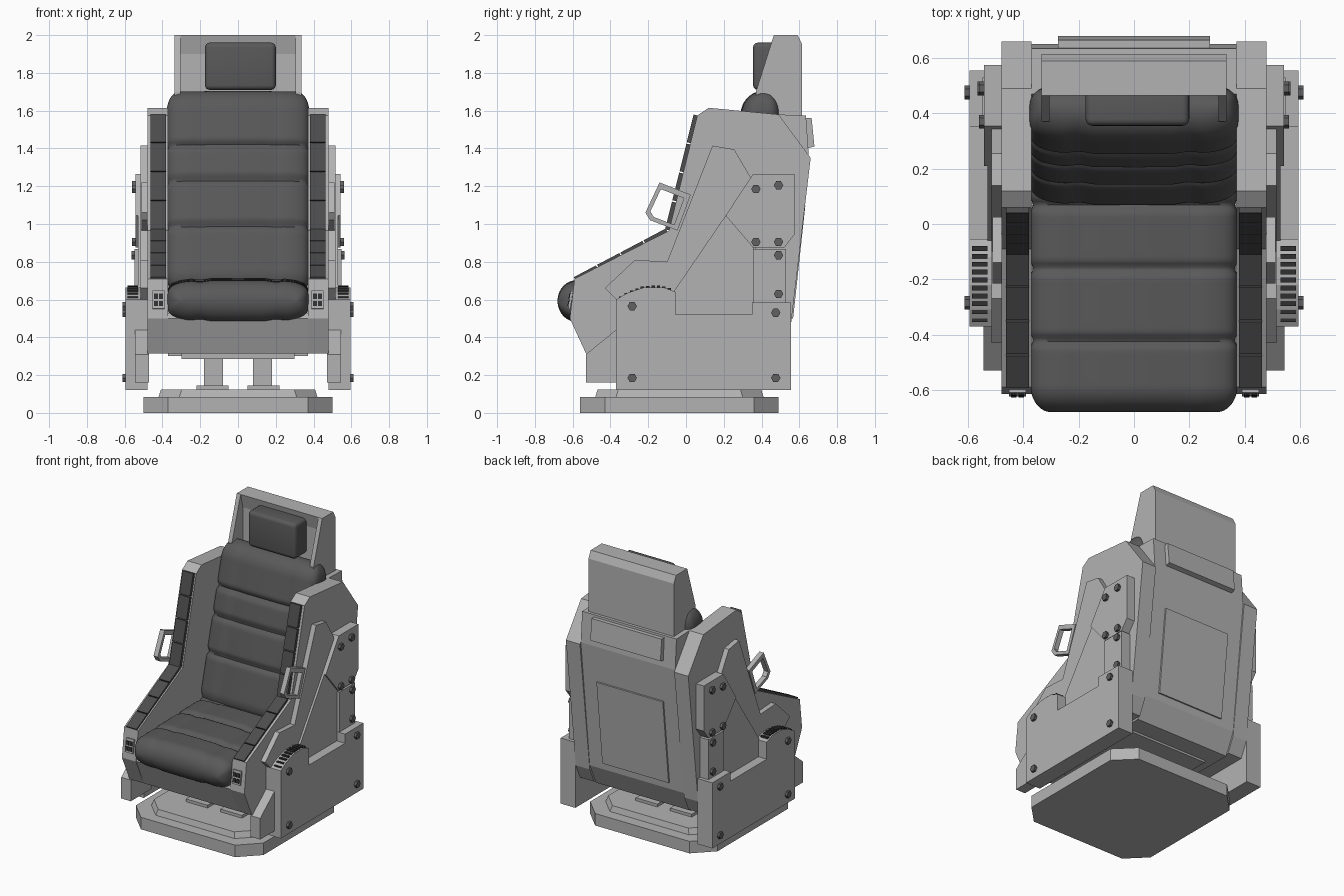
import bpy, bmesh, math
from mathutils import Vector

cube = bpy.data.objects.get("Cube")
if cube:
    bpy.data.objects.remove(cube, do_unlink=True)


def material(name, v):
    m = bpy.data.materials.new(name)
    m.use_nodes = True
    m.diffuse_color = (v, v, v, 1)
    m.node_tree.nodes["Principled BSDF"].inputs["Base Color"].default_value = (v, v, v, 1)
    return m


METAL = material("light grey metal", 0.45)
FABRIC = material("dark grey cushion", 0.1)
TRIM = material("charcoal trim", 0.075)
BOLT = material("bolt grey", 0.12)
SLOT = material("black slot", 0.03)


def finish(name, bm, mat, smooth=None):
    bmesh.ops.recalc_face_normals(bm, faces=bm.faces[:])
    me = bpy.data.meshes.new(name)
    bm.to_mesh(me)
    bm.free()
    me.materials.append(mat)
    ob = bpy.data.objects.new(name, me)
    bpy.context.collection.objects.link(ob)
    if smooth:
        bpy.ops.object.select_all(action='DESELECT')
        ob.select_set(True)
        bpy.context.view_layer.objects.active = ob
        bpy.ops.object.shade_smooth_by_angle(angle=math.radians(smooth))
    return ob


def prism(name, pts, x0, x1, mat=METAL, bevel=0):
    """Extrude a (y, z) outline along x."""
    bm = bmesh.new()
    f = bm.faces.new([bm.verts.new((x0, y, z)) for y, z in pts])
    r = bmesh.ops.extrude_face_region(bm, geom=[f])
    bmesh.ops.translate(bm, vec=(x1 - x0, 0, 0),
                        verts=[v for v in r["geom"] if isinstance(v, bmesh.types.BMVert)])
    if bevel:
        bmesh.ops.recalc_face_normals(bm, faces=bm.faces[:])
        bmesh.ops.bevel(bm, geom=bm.edges[:], offset=bevel, segments=4, profile=0.5, affect='EDGES')
    return finish(name, bm, mat, 40 if bevel else None)


def rect(y0, y1, z0, z1):
    return [(y0, z0), (y1, z0), (y1, z1), (y0, z1)]


def pair(name, pts, x0, x1, mat=METAL):
    for label, s in (("left", 1), ("right", -1)):
        prism(f"{label}_{name}", pts, s * x0, s * x1, mat)


def strip(a, b, out, depth=0.0):
    """Outline of a plate along the line a-b, raised by out to its left."""
    a, b = Vector(a), Vector(b)
    n = Vector((a.y - b.y, b.x - a.x)).normalized()
    return [a - n * depth, b - n * depth, b + n * out, a + n * out]


def octagon(name, x, y0, y1, c, z0, z1, inset=0.0):
    bm = bmesh.new()

    def ring(z, d):
        X, a, b = x - d, y0 + d, y1 - d
        return [bm.verts.new((p, q, z)) for p, q in
                ((-X + c, a), (X - c, a), (X, a + c), (X, b - c),
                 (X - c, b), (-X + c, b), (-X, b - c), (-X, a + c))]
    lo, hi = ring(z0, 0), ring(z1, inset)
    bm.faces.new(lo)
    bm.faces.new(hi)
    for i in range(8):
        j = (i + 1) % 8
        bm.faces.new((lo[i], lo[j], hi[j], hi[i]))
    finish(name, bm, METAL)


def cushion(name, start, end, width, thick, grooves, r, mat=FABRIC):
    """Padded roll lofted from start to end (y, z), pinched at the grooves."""
    a, b = Vector((0, *start)), Vector((0, *end))
    length = (b - a).length
    d = (b - a) / length
    n = Vector((0, -d.z, d.y))
    bm, rings, steps, m = bmesh.new(), [], 110, 72
    for i in range(steps + 1):
        s = length * (1 - math.cos(math.pi * i / steps)) / 2
        e = min(s, length - s)
        f = math.sqrt(max(0, 1 - (1 - e / r) ** 2)) if e < r else 1
        g = sum(math.exp(-((s - k) / 0.017) ** 2) for k in grooves)
        t = thick * max(f, 0.02) * (1 - 0.2 * g)
        w = width * (0.8 + 0.2 * f) * (1 - 0.025 * g)
        ring = []
        for k in range(m):
            q = 2 * math.pi * k / m
            c, h = math.cos(q), math.sin(q)
            x = w * math.copysign(abs(c) ** 0.4, c)
            seam = 1 - 0.08 * math.exp(-((abs(x) - 0.2) / 0.03) ** 2)
            y = t * math.copysign(abs(h) ** 0.55, h) * seam
            ring.append(bm.verts.new(a + d * s + n * y + Vector((x, 0, 0))))
        rings.append(ring)
    for p, q in zip(rings, rings[1:]):
        for k in range(m):
            j = (k + 1) % m
            bm.faces.new((p[k], p[j], q[j], q[k]))
    bm.faces.new(rings[0])
    bm.faces.new(rings[-1])
    finish(name, bm, mat, 60)


# Base and pedestal
octagon("base_plate", 0.5, -0.56, 0.49, 0.13, 0, 0.085)
octagon("base_step", 0.42, -0.48, 0.41, 0.11, 0.085, 0.125, 0.012)
pair("pedestal_foot", rect(-0.27, 0.25, 0.125, 0.145), 0.05, 0.22)
pair("pedestal_column", rect(-0.2, 0.18, 0.14, 0.3), 0.08, 0.18)
prism("seat_mount", rect(-0.35, 0.35, 0.285, 0.32), -0.3, 0.3)

# Seat pan and back shell
prism("seat_pan", [(-0.53, 0.315), (0.48, 0.315), (0.48, 0.53), (-0.6, 0.53), (-0.61, 0.5)], -0.37, 0.37)
prism("back_shell", [(0.47, 1.58), (0.635, 1.575), (0.65, 1.36), (0.55, 0.45),
                     (0.48, 0.3), (0.2, 0.3), (0.2, 0.55)], -0.37, 0.37)
prism("back_panel", strip((0.62, 1.1), (0.555, 0.5), 0.012, 0.02), -0.26, 0.26)
prism("back_upper_plate", [(0.62, 1.56), (0.665, 1.56), (0.68, 1.41), (0.64, 1.4)], -0.275, 0.275)

# Head shell with side wings
prism("head_shell", [(0.465, 2), (0.59, 2), (0.615, 1.95), (0.615, 1.57), (0.49, 1.57), (0.49, 1.9)],
      -0.335, 0.335)
pair("head_wing", [(0.465, 2), (0.52, 2), (0.52, 1.59), (0.37, 1.63), (0.37, 1.7)], 0.305, 0.335)

# Cushions
cushion("seat_cushion", (-0.68, 0.59), (0.24, 0.61), 0.375, 0.11, (0.26, 0.52, 0.75), 0.1)
cushion("back_cushion", (0.15, 0.62), (0.43, 1.7), 0.378, 0.11, (0.36, 0.61, 0.8), 0.12)
prism("headrest_pad", rect(0.355, 0.5, 1.71, 1.96), -0.175, 0.2, FABRIC, 0.025)

# Side walls
pair("side_wall", [(0.12, 1.615), (0.49, 1.58), (0.66, 1.35), (0.55, 0.42), (0.5, 0.315),
                   (-0.53, 0.315), (-0.615, 0.5), (-0.59, 0.71), (-0.09, 0.965), (0.06, 1.575)],
     0.37, 0.48)

# Segmented edge pads along the wall fronts
bends = [(0.055, 1.58), (-0.098, 0.965), (-0.59, 0.705)]
count = 0
for a, b in zip(bends, bends[1:]):
    a, b = Vector(a), Vector(b)
    for i in range(4):
        count += 1
        p = a.lerp(b, i / 4 + 0.006)
        q = a.lerp(b, (i + 1) / 4 - 0.006)
        pair(f"edge_pad_{count}", strip(q, p, 0.014, 0.01), 0.38, 0.463, TRIM)

# Front switches
pair("switch_plate", strip((-0.612, 0.55), (-0.598, 0.645), 0.012), 0.39, 0.452)
for i in range(2):
    for j in range(2):
        z = 0.565 + 0.038 * i
        y = -0.622 + 0.0056 * i
        pair(f"switch_{i}_{j}", strip((y, z), (y + 0.004, z + 0.027), 0.006), 0.397 + 0.027 * j,
             0.418 + 0.027 * j, SLOT)

# Layered side plates
pair("side_plate", [(-0.43, 0.66), (-0.27, 0.81), (-0.1, 0.8), (0.14, 1.415), (0.255, 1.395),
                    (0.37, 1.2), (0.37, 0.4), (-0.37, 0.4), (-0.37, 0.6)], 0.47, 0.515)
pair("side_brace", [(0.21, 1.045), (0.36, 0.87), (0.36, 0.5), (-0.06, 0.5), (-0.06, 0.65)], 0.47, 0.53)
pair("upper_bolt_plate", [(0.355, 1.265), (0.575, 1.265), (0.575, 0.945), (0.52, 0.875),
                          (0.355, 0.875), (0.21, 1.045)], 0.47, 0.542)
pair("lower_bolt_plate", rect(0.355, 0.53, 0.55, 0.868), 0.47, 0.548)
pair("front_bracket", [(-0.53, 0.16), (-0.53, 0.31), (-0.37, 0.44), (-0.3, 0.44), (-0.3, 0.16)],
     0.47, 0.545)
pair("hip_plate", [(-0.37, 0.12), (0.555, 0.12), (0.555, 0.585), (0.35, 0.585), (0.35, 0.52),
                   (-0.055, 0.52), (-0.055, 0.64), (-0.12, 0.665), (-0.22, 0.665),
                   (-0.31, 0.635), (-0.37, 0.6)], 0.48, 0.595)

# Ribbed grip on top of the hip plate
for i in range(10):
    y = -0.345 + 0.0285 * i
    z = 0.668 - 1.9 * (y + 0.17) ** 2
    pair(f"grip_rib_{i}", rect(y - 0.009, y + 0.009, z - 0.03, z + 0.007), 0.53, 0.585, SLOT)

# Hexagonal bolts, grouped by the plate they sit on
groups = ((0.54, ((0.37, 1.185), (0.49, 1.205), (0.37, 0.905), (0.49, 0.905))),
          (0.545, ((0.49, 0.835), (0.49, 0.63))),
          (0.592, ((-0.285, 0.565), (0.475, 0.53), (-0.285, 0.185), (0.475, 0.185))))
for x, spots in groups:
    for y, z in spots:
        hexa = [(y + 0.025 * math.cos(k * math.pi / 3), z + 0.025 * math.sin(k * math.pi / 3))
                for k in range(6)]
        pair("bolt", hexa, x, x + 0.02, BOLT)

# Open loop handles
loop = [Vector(p) for p in ((-0.215, 1.06), (-0.14, 1.22), (0.025, 1.155), (-0.045, 0.965), (-0.19, 1.02))]
mid = sum(loop, Vector((0, 0))) / len(loop)
for i, p in enumerate(loop):
    q = loop[(i + 1) % len(loop)]
    pair(f"handle_bar_{i}", [p, q, mid.lerp(q, 0.74), mid.lerp(p, 0.74)], 0.478, 0.512)
